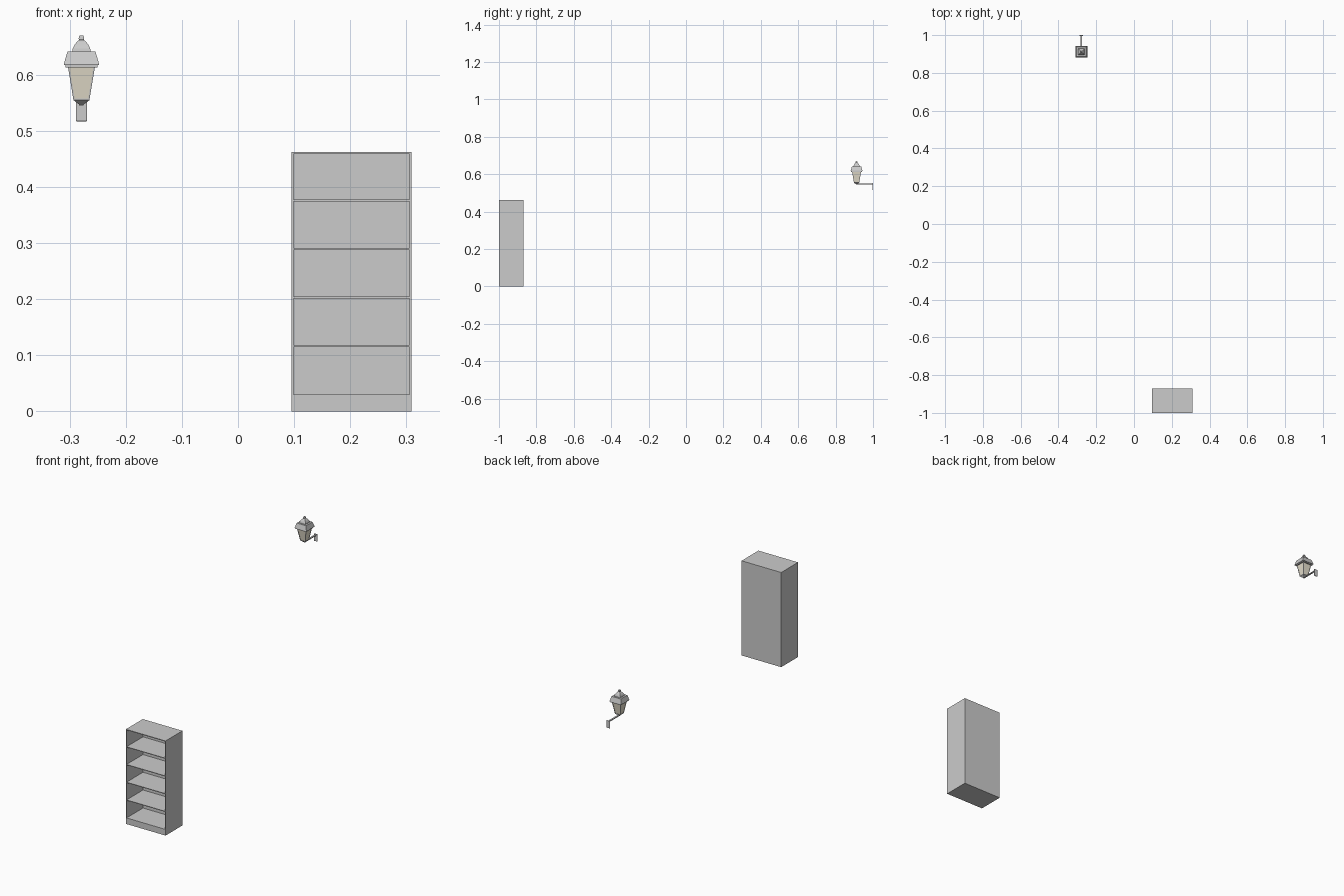
import bpy, bmesh, math
from mathutils import Vector

if "Cube" in bpy.data.objects:
    bpy.data.objects.remove(bpy.data.objects["Cube"])

LX, LY = -0.279, 0.912   # lantern axis


def finish(name, bm, mat=None):
    bmesh.ops.recalc_face_normals(bm, faces=bm.faces)
    me = bpy.data.meshes.new(name)
    bm.to_mesh(me)
    bm.free()
    ob = bpy.data.objects.new(name, me)
    bpy.context.collection.objects.link(ob)
    if mat:
        me.materials.append(mat)
    return ob


def box(name, x0, x1, y0, y1, z0, z1):
    bm = bmesh.new()
    bmesh.ops.create_cube(bm, size=1)
    for v in bm.verts:
        v.co = Vector(((x0 + x1) / 2 + v.co.x * (x1 - x0),
                       (y0 + y1) / 2 + v.co.y * (y1 - y0),
                       (z0 + z1) / 2 + v.co.z * (z1 - z0)))
    return finish(name, bm)


def square_loft(name, profile, mat=None):
    """Stack square sections (half width, z) around the lantern axis."""
    bm = bmesh.new()
    rings = [[bm.verts.new((LX + sx * h, LY + sy * h, z))
              for sx, sy in ((-1, -1), (1, -1), (1, 1), (-1, 1))]
             for h, z in profile]
    for a, b in zip(rings, rings[1:]):
        for i in range(4):
            j = (i + 1) % 4
            bm.faces.new((a[i], a[j], b[j], b[i]))
    bm.faces.new(rings[0])
    bm.faces.new(rings[-1])
    return finish(name, bm, mat)


# Bookcase: carcass
X0, X1, Y0, Y1, H, T = 0.095, 0.309, -1.0, -0.87, 0.462, 0.0035
box("bookcase_left_side", X0, X0 + T, Y0, Y1, 0, H)
box("bookcase_right_side", X1 - T, X1, Y0, Y1, 0, H)
box("bookcase_back", X0 + T, X1 - T, Y1 - T, Y1, 0, H)
box("bookcase_top", X0 + T, X1 - T, Y0, Y1 - T, H - T, H)
box("bookcase_plinth", X0 + T, X1 - T, Y0, Y1 - T, 0, 0.030)

# Bookcase: shelves
for i in range(4):
    z = 0.1165 + i * 0.0865
    box(f"bookcase_shelf_{i + 1}", X0 + T, X1 - T, Y0, Y1 - T,
        z - 0.0015, z + 0.0015)

# Lantern: glass body, base and roof
glass = bpy.data.materials.new("warm_glass")
glass.diffuse_color = (0.80, 0.75, 0.62, 1)
glass.use_nodes = True
glass.node_tree.nodes["Principled BSDF"].inputs["Base Color"].default_value = glass.diffuse_color
square_loft("lantern_glass", [(0.0135, 0.557), (0.0225, 0.614)], glass)
square_loft("lantern_base", [(0.004, 0.547), (0.008, 0.550), (0.0145, 0.555), (0.0145, 0.558)])
square_loft("lantern_rim", [(0.0285, 0.613), (0.0285, 0.618)])
square_loft("lantern_roof", [(0.0315, 0.617), (0.0315, 0.619), (0.025, 0.641)])
square_loft("lantern_cap", [(0.0165, 0.641), (0.0155, 0.647), (0.0125, 0.653),
                            (0.008, 0.659), (0.004, 0.662)])
square_loft("lantern_finial", [(0.0035, 0.661), (0.005, 0.664), (0.0045, 0.668), (0.003, 0.670)])

# Lantern: corner bars of the frame
for sx in (-1, 1):
    for sy in (-1, 1):
        bm = bmesh.new()
        ends = []
        for h, z in ((0.0133, 0.557), (0.0227, 0.614)):
            ends.append([bm.verts.new((LX + sx * h + dx * 0.0013, LY + sy * h + dy * 0.0013, z))
                         for dx, dy in ((-1, -1), (1, -1), (1, 1), (-1, 1))])
        a, b = ends
        for i in range(4):
            bm.faces.new((a[i], a[(i + 1) % 4], b[(i + 1) % 4], b[i]))
        bm.faces.new(a)
        bm.faces.new(b)
        finish("lantern_corner_bar", bm)

# Wall arm and plate
box("lantern_arm", LX - 0.004, LX + 0.004, LY - 0.004, 0.997, 0.5455, 0.5495)
plate = box("lantern_wall_plate", LX - 0.010, LX + 0.010, 0.996, 1.0, 0.517, 0.553)
bev = plate.modifiers.new("soft_edges", "BEVEL")
bev.width = 0.0015
bev.segments = 2
